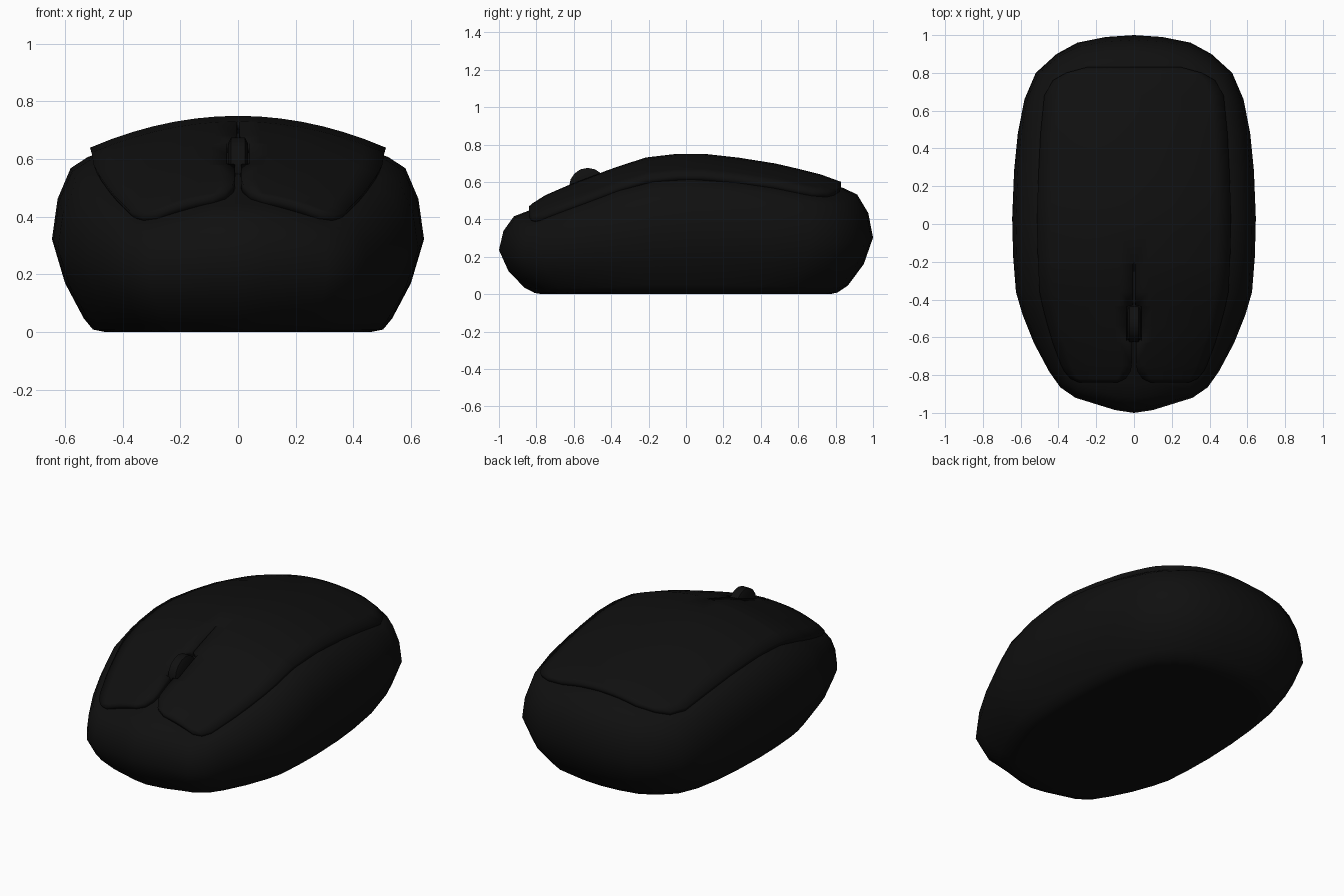
import bpy, bmesh, math

if "Cube" in bpy.data.objects:
    bpy.data.objects.remove(bpy.data.objects["Cube"])

black = bpy.data.materials.new("matte black")
black.diffuse_color = (0.005, 0.005, 0.005, 1)
black.use_nodes = True
black.node_tree.nodes["Principled BSDF"].inputs["Base Color"].default_value = black.diffuse_color


def interp(table, y):
    """Piecewise linear lookup, table sorted by rising first value."""
    if y <= table[0][0]:
        return table[0][1]
    for (a, va), (b, vb) in zip(table, table[1:]):
        if y <= b:
            return va + (vb - va) * (y - a) / (b - a)
    return table[-1][1]


# Top surface: spine height and sideways curvature along y
SPINE = [(-.84, .475), (-.75, .53), (-.6, .595), (-.4, .67), (-.22, .73), (-.05, .75),
         (.1, .75), (.28, .73), (.5, .695), (.72, .64), (.83, .60)]
CURVE = [(-.84, .75), (-.6, .55), (-.37, .42), (0, .42), (.83, .45)]


def height(x, y):
    return interp(SPINE, y) - interp(CURVE, y) * x * x


def make(name, bm):
    bmesh.ops.recalc_face_normals(bm, faces=bm.faces[:])
    me = bpy.data.meshes.new(name)
    bm.to_mesh(me)
    bm.free()
    ob = bpy.data.objects.new(name, me)
    bpy.context.collection.objects.link(ob)
    me.materials.append(black)
    return ob


def smooth(ob, deg):
    bpy.ops.object.select_all(action='DESELECT')
    ob.select_set(True)
    bpy.context.view_layer.objects.active = ob
    bpy.ops.object.shade_smooth_by_angle(angle=math.radians(deg))


# Half outlines from back to front: widest body line and shell border
OUTER = [(0, 1), (.15, .99), (.30, .96), (.41, .90), (.52, .80), (.58, .66), (.615, .48),
         (.635, .28), (.645, .03), (.64, -.17), (.625, -.36), (.59, -.48), (.53, -.63),
         (.45, -.78), (.39, -.865), (.31, -.92), (.10, -.985), (0, -1)]
INNER = [(0, .83), (.13, .83), (.25, .825), (.36, .80), (.43, .76), (.475, .68), (.495, .48),
         (.505, .28), (.515, .03), (.51, -.17), (.50, -.36), (.475, -.48), (.43, -.63),
         (.385, -.75), (.35, -.81), (.29, -.84), (.09, -.84), (0, -.84)]


def full(half):
    return half + [(-x, y) for x, y in half[-2:0:-1]]


outer, inner = full(OUTER), full(INNER)

# Body: stacked rings, bottom to top, then a cap under the shell
bm = bmesh.new()
rings = []
for sx, sy, f in [(.71, .77, 0), (.78, .81, .015), (.83, .865, .08), (.93, .95, .28)]:
    rings.append([(ox * sx, oy * sy, f * (height(ix, iy) - .03))
                  for (ox, oy), (ix, iy) in zip(outer, inner)])
for t, f in [(0, .53), (.15, .76), (.5, .935), (.97, 1)]:
    rings.append([(ox + (ix - ox) * t, oy + (iy - oy) * t, f * (height(ix, iy) - .03))
                  for (ox, oy), (ix, iy) in zip(outer, inner)])
for s in (.85, .65, .45, .2):
    rings.append([(x * s, y * s, height(x * s, y * s) - .037) for x, y in inner])
vr = [[bm.verts.new(p) for p in r] for r in rings]
n = len(outer)
for a, b in zip(vr, vr[1:]):
    for i in range(n):
        j = (i + 1) % n
        bm.faces.new((a[i], a[j], b[j], b[i]))
bm.faces.new(vr[0])
bm.faces.new(vr[-1])
smooth(make("mouse_body", bm), 50)

# Shell: rows across one half, mirrored, with button gap and wheel opening
EDGE = [(-.84, .29), (-.82, .335), (-.78, .37), (-.75, .385), (-.63, .43), (-.48, .475),
        (-.36, .50), (-.17, .51), (.03, .515), (.28, .505), (.48, .495), (.68, .475),
        (.76, .43), (.80, .36), (.83, .25)]
ROWS = [(-.84, .09), (-.82, .045), (-.78, .018), (-.75, .012), (-.63, .011), (-.622, .04),
        (-.54, .04), (-.438, .04), (-.43, .007), (-.36, .006), (-.215, .005), (-.205, 0),
        (-.05, 0), (.1, 0), (.28, 0), (.48, 0), (.6, 0), (.68, 0), (.72, 0), (.76, 0),
        (.80, 0), (.83, 0)]
bm = bmesh.new()
cols = 7
grid = []
for y, g in ROWS:
    e = interp(EDGE, y)
    xs = [g + (e - g) * k / cols for k in range(cols + 1)]
    grid.append([bm.verts.new((x, y, height(x, y))) for x in xs])
for a, b in zip(grid, grid[1:]):
    for k in range(cols):
        bm.faces.new((a[k], a[k + 1], b[k + 1], b[k]))
shell = make("top_shell_with_buttons", bm)
m = shell.modifiers.new("mirror", 'MIRROR')
m.merge_threshold = .001
m = shell.modifiers.new("thickness", 'SOLIDIFY')
m.thickness = .042
m.offset = -1
smooth(shell, 40)

# Scroll wheel: short cylinder lying across x
bm = bmesh.new()
sides = 16
profile = [(-.034, .08), (-.024, .1), (.024, .1), (.034, .08)]
wr = [[bm.verts.new((x, -.525 + r * math.cos(2 * math.pi * i / sides),
                     .575 + r * math.sin(2 * math.pi * i / sides))) for i in range(sides)]
      for x, r in profile]
for a, b in zip(wr, wr[1:]):
    for i in range(sides):
        j = (i + 1) % sides
        bm.faces.new((a[i], a[j], b[j], b[i]))
bm.faces.new(wr[0])
bm.faces.new(wr[-1])
smooth(make("scroll_wheel", bm), 50)
